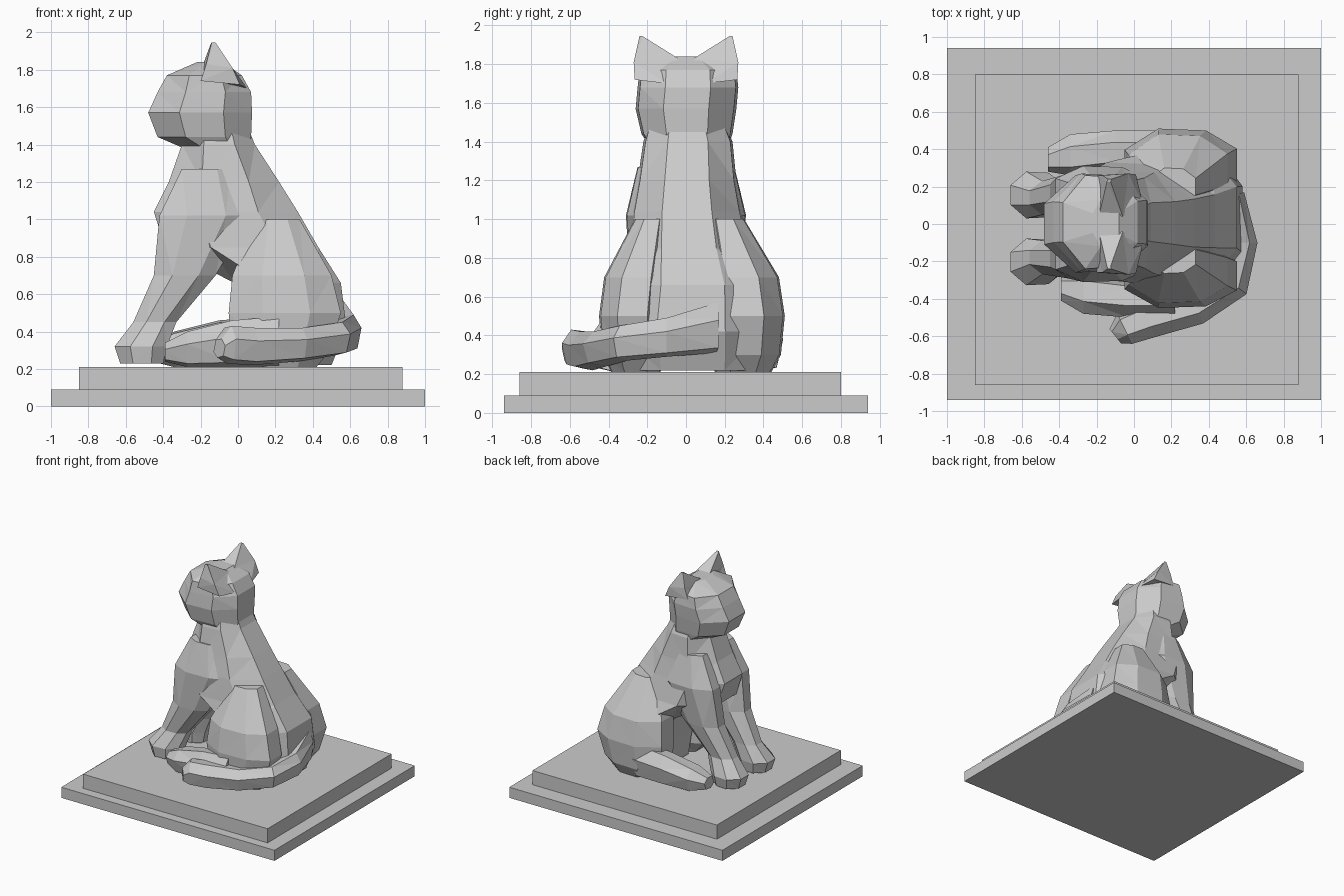
import bpy, bmesh
from mathutils import Vector

if "Cube" in bpy.data.objects:
    bpy.data.objects.remove(bpy.data.objects["Cube"])

ROUND = [(-1, -.42), (-.4, -1), (.45, -.95), (1, -.45), (1, .45), (.45, .95), (-.4, 1), (-1, .42)]
HEX = [(-1, -.4), (-.3, -1), (.7, -.8), (1, .3), (.4, 1), (-.6, .9)]


def loft(name, rings):
    """Skin a list of point loops into a closed, flat-faceted mesh."""
    bm = bmesh.new()
    loops = [[bm.verts.new(p) for p in r] for r in rings]
    n = len(loops[0])
    for a, b in zip(loops, loops[1:]):
        for i in range(n):
            j = (i + 1) % n
            bm.faces.new((a[i], a[j], b[j], b[i]))
    bm.faces.new(loops[0])
    bm.faces.new(loops[-1])
    bmesh.ops.triangulate(bm, faces=bm.faces[:])
    bmesh.ops.recalc_face_normals(bm, faces=bm.faces[:])
    me = bpy.data.meshes.new(name)
    bm.to_mesh(me)
    bm.free()
    ob = bpy.data.objects.new(name, me)
    bpy.context.collection.objects.link(ob)
    return ob


def span(unit, a0, a1, b0, b1):
    return [((a0 + a1) / 2 + u * (a1 - a0) / 2, (b0 + b1) / 2 + v * (b1 - b0) / 2) for u, v in unit]


def flat_rings(rows, unit=ROUND):
    """Rows of z, x0, x1, y0, y1."""
    return [[(x, y, r[0]) for x, y in span(unit, *r[1:])] for r in rows]


def box(name, x0, x1, y0, y1, z0, z1):
    sq = [(-1, -1), (1, -1), (1, 1), (-1, 1)]
    loft(name, flat_rings([(z0, x0, x1, y0, y1), (z1, x0, x1, y0, y1)], sq))


# stepped plinth
box("plinth_lower", -1, 1, -.94, .94, 0, .09)
box("plinth_upper", -.85, .88, -.86, .80, .09, .21)

# torso, from neck to rump
loft("torso", flat_rings([
    (1.50, -.28, .05, -.19, .20), (1.40, -.30, .09, -.22, .24),
    (1.20, -.37, .22, -.25, .26), (1.04, -.45, .32, -.28, .29),
    (.85, -.39, .43, -.30, .33), (.66, -.02, .55, -.33, .40),
    (.42, .04, .58, -.37, .42), (.22, .06, .50, -.33, .40)]))

# head
loft("head", flat_rings([
    (1.38, -.29, .06, -.19, .22), (1.44, -.43, .07, -.23, .24),
    (1.57, -.48, .075, -.26, .26), (1.68, -.43, .07, -.25, .27),
    (1.77, -.38, .02, -.24, .26), (1.84, -.22, -.08, -.12, .13)]))

FORELEG = [(1.27, -.30, -.04, .10, .25), (1.02, -.42, .07, .08, .31), (.70, -.45, -.12, .06, .27),
           (.45, -.56, -.33, .05, .23), (.32, -.66, -.38, .03, .28), (.23, -.63, -.40, .04, .26)]
HAUNCH = [(1.0, .09, .33, .10, .30), (.70, -.03, .50, .10, .48), (.50, -.05, .55, .12, .51),
          (.30, -.03, .49, .12, .49), (.21, .05, .42, .15, .44)]
# hind foot rows: x, y0, y1, z0, z1
FOOT = [(.15, .28, .50, .21, .48), (-.10, .29, .50, .21, .46), (-.34, .26, .48, .21, .40),
        (-.46, .28, .41, .24, .34)]

for side, s in (("right", 1), ("left", -1)):
    left = s < 0
    # front legs
    loft("front_leg_" + side, flat_rings(
        [(z, a, b, s * c - left * max(0, .07 * (1 - z)), s * d - left * max(0, .07 * (1 - z)))
         for z, a, b, c, d in FORELEG]))
    # haunches
    k = .88 if left else 1
    loft("haunch_" + side, flat_rings([(z, a, b, s * c * k, s * d * k) for z, a, b, c, d in HAUNCH]))
    # hind feet
    loft("hind_foot_" + side, [[(x + .07 * left, y, z) for y, z in span(HEX, s * c, s * d, e, f)]
                               for x, c, d, e, f in FOOT])
    # ears
    loft("ear_" + side, [
        [(-.20, s * .10, 1.74), (.05, s * .10, 1.70), (.01, s * .265, 1.72), (-.20, s * .26, 1.74)],
        [(-.19, s * .03, 1.82), (-.06, s * .04, 1.83), (-.03, s * .27, 1.81), (-.17, s * .26, 1.83)],
        [(-.145, s * .225, 1.94), (-.125, s * .225, 1.945), (-.12, s * .24, 1.945), (-.14, s * .24, 1.945)]])

# tail wrapped round the left side: x, y, z, half width, half height
TAIL = [(.54, .16, .44, .05, .13), (.59, -.10, .39, .07, .10), (.53, -.32, .36, .09, .09),
        (.33, -.44, .33, .10, .09), (.08, -.51, .32, .10, .10), (-.05, -.56, .33, .09, .10),
        (-.10, -.60, .31, .05, .05)]
rings = []
for i, (x, y, z, w, h) in enumerate(TAIL):
    p, q = TAIL[max(i - 1, 0)], TAIL[min(i + 1, len(TAIL) - 1)]
    d = Vector((q[0] - p[0], q[1] - p[1], 0)).normalized()
    side = Vector((-d.y, d.x, 0))
    rings.append([Vector((x, y, z)) + side * u * w + Vector((0, 0, v * h)) for u, v in HEX])
loft("tail", rings)
